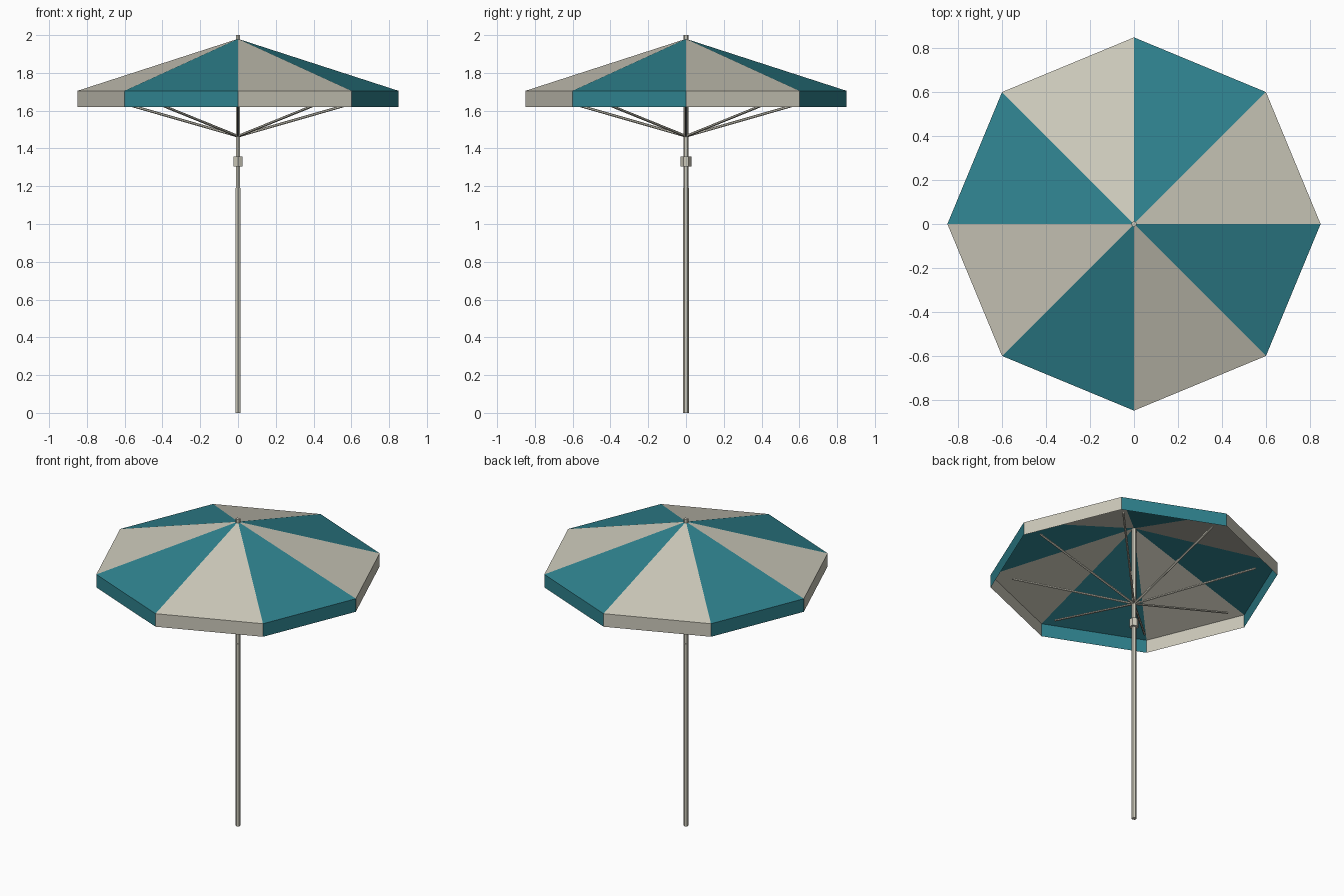
import bpy, bmesh, math
from mathutils import Vector

if "Cube" in bpy.data.objects:
    bpy.data.objects.remove(bpy.data.objects["Cube"])


def material(name, rgb):
    m = bpy.data.materials.new(name)
    m.diffuse_color = (*rgb, 1)
    m.use_nodes = True
    m.node_tree.nodes["Principled BSDF"].inputs["Base Color"].default_value = m.diffuse_color
    return m


BEIGE = material("beige", (0.60, 0.58, 0.49))
TEAL = material("teal", (0.028, 0.222, 0.27))


def rod(name, a, b, radius, sides=6):
    """Straight flat-shaded prism between two points."""
    a, b = Vector(a), Vector(b)
    d = b - a
    bpy.ops.mesh.primitive_cylinder_add(vertices=sides, radius=radius, depth=d.length,
                                        location=(a + b) / 2)
    ob = bpy.context.object
    ob.name = name
    if d.x or d.y:
        ob.rotation_euler = d.to_track_quat('Z', 'Y').to_euler()
    ob.data.materials.append(BEIGE)
    return ob


def ring(bm, radius, z):
    return [bm.verts.new((radius * math.cos(i * math.pi / 4),
                          radius * math.sin(i * math.pi / 4), z)) for i in range(8)]


# Canopy: eight alternating panels, each with a hanging valance
bm = bmesh.new()
apex = bm.verts.new((0, 0, 1.98))
rim = ring(bm, 0.85, 1.705)
hem = ring(bm, 0.85, 1.62)
for i in range(8):
    j = (i + 1) % 8
    for verts in ((apex, rim[i], rim[j]), (rim[i], hem[i], hem[j], rim[j])):
        bm.faces.new(verts).material_index = i % 2
me = bpy.data.meshes.new("canopy")
bm.to_mesh(me)
bm.free()
me.materials.append(BEIGE)
me.materials.append(TEAL)
canopy = bpy.data.objects.new("canopy", me)
bpy.context.collection.objects.link(canopy)

# Two-stage pole with a collar
rod("lower_pole", (0, 0, 0), (0, 0, 1.19), 0.0155)
rod("upper_pole", (0, 0, 1.19), (0, 0, 2.0), 0.0135)
rod("collar", (0, 0, 1.305), (0, 0, 1.357), 0.028)

# Struts fanning out from the pole towards the canopy corners
for i in range(8):
    a = i * math.pi / 4
    rod(f"strut_{i + 1}", (0, 0, 1.465),
        (0.722 * math.cos(a), 0.722 * math.sin(a), 1.672), 0.007)
